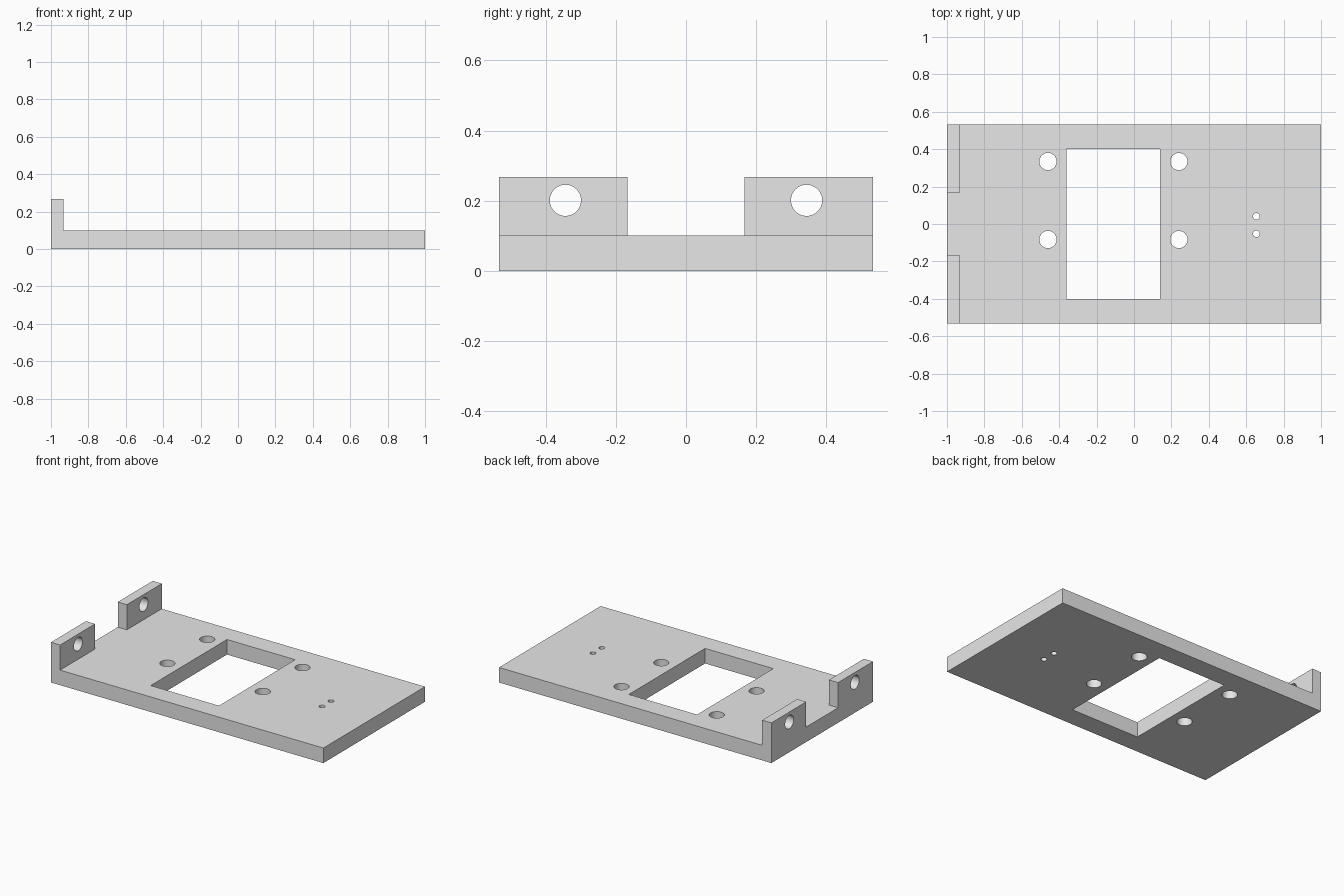
import bpy
from mathutils import Matrix, Vector

cube = bpy.data.objects.get("Cube")
if cube:
    bpy.data.objects.remove(cube, do_unlink=True)

LENGTH, WIDTH, THICK = 2.0, 1.066, 0.1
TAB_TOP, TAB_X, TAB_GAP = 0.267, -0.933, 0.167

grey = bpy.data.materials.new("plain grey")
grey.use_nodes = True
grey.diffuse_color = (0.8, 0.8, 0.8, 1)
grey.node_tree.nodes["Principled BSDF"].inputs["Base Color"].default_value = grey.diffuse_color


def box(name, low, high):
    low, high = Vector(low), Vector(high)
    bpy.ops.mesh.primitive_cube_add(size=1)
    ob = bpy.context.object
    ob.name = name
    ob.data.transform(Matrix.Translation((low + high) / 2) @ Matrix.Diagonal((*(high - low), 1)))
    return ob


def rod(name, radius, centre, axis="Z"):
    bpy.ops.mesh.primitive_cylinder_add(vertices=48, radius=radius, depth=0.5)
    ob = bpy.context.object
    ob.name = name
    turn = Matrix.Rotation(1.5707963, 4, "Y") if axis == "X" else Matrix.Identity(4)
    ob.data.transform(Matrix.Translation(centre) @ turn)
    return ob


def cut(body, cutter):
    cutter.hide_render = True
    mod = body.modifiers.new("cut", "BOOLEAN")
    mod.operation, mod.solver, mod.object = "DIFFERENCE", "EXACT", cutter
    bpy.context.view_layer.objects.active = body
    bpy.ops.object.modifier_apply(modifier=mod.name)
    bpy.data.objects.remove(cutter, do_unlink=True)


# Solid block, stepped down to a plate with an upright wall at one end
plate = box("mounting_plate", (-LENGTH / 2, -WIDTH / 2, 0), (LENGTH / 2, WIDTH / 2, TAB_TOP))
plate.data.materials.append(grey)
cut(plate, box("step_cutter", (TAB_X, -1, THICK), (2, 1, 1)))

# Gap that splits the wall into two tabs
cut(plate, box("gap_cutter", (-2, -TAB_GAP, THICK), (2, TAB_GAP, 1)))

# Rectangular window
cut(plate, box("window_cutter", (-0.361, -0.4, -1), (0.14, 0.4, 1)))

# Four screw holes around the window
for x in (-0.46, 0.24):
    for y in (-0.083, 0.334):
        cut(plate, rod("screw_cutter", 0.046, (x, y, 0)))

# Pair of small pin holes
for y in (-0.052, 0.041):
    cut(plate, rod("pin_cutter", 0.018, (0.654, y, 0)))

# Hole through each tab
for y in (-0.344, 0.344):
    cut(plate, rod("tab_cutter", 0.0445, (-1, y, 0.201), "X"))

# Smooth hole walls, sharp edges elsewhere
bpy.ops.object.select_all(action="DESELECT")
plate.select_set(True)
bpy.context.view_layer.objects.active = plate
bpy.ops.object.shade_smooth_by_angle()
